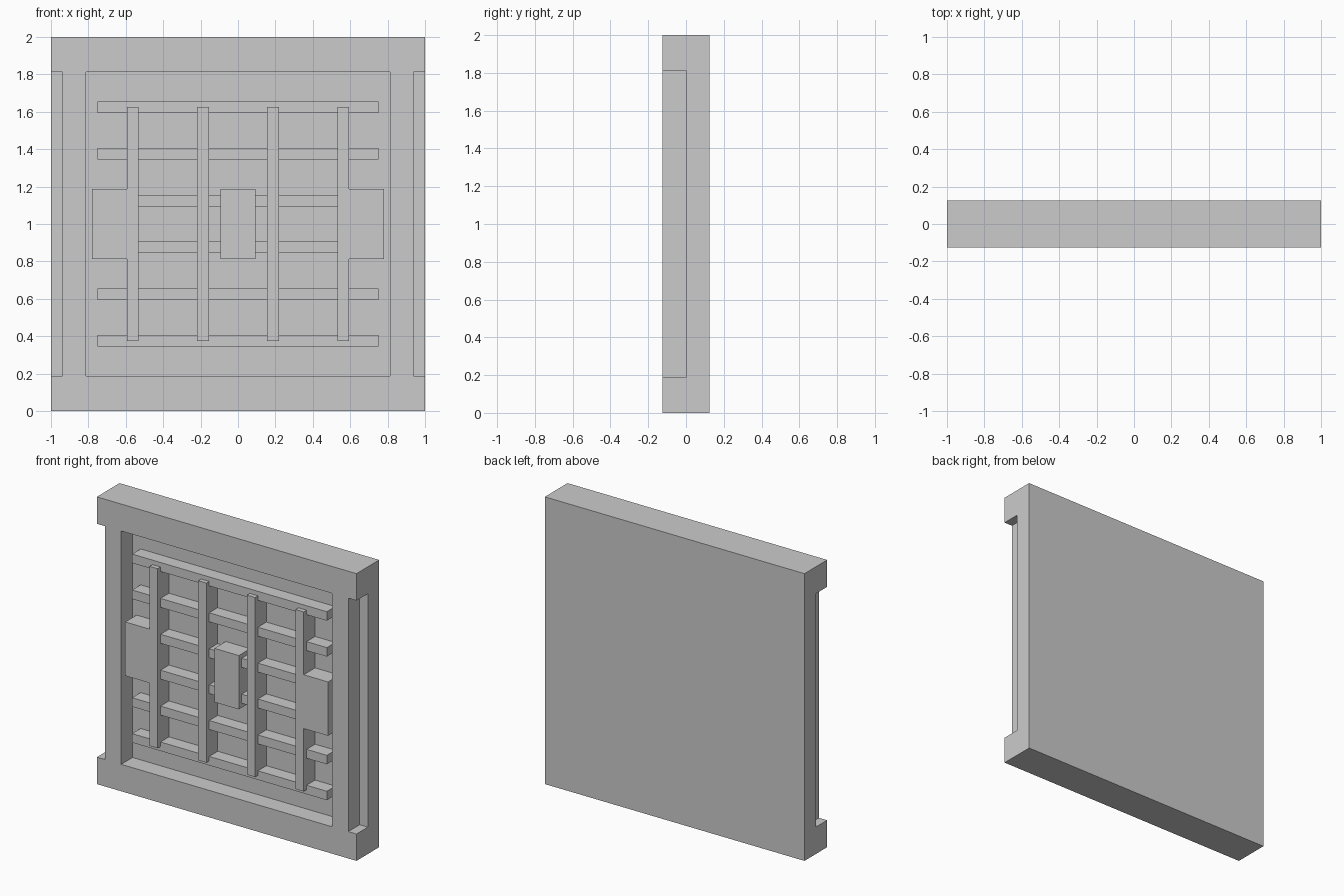
import bpy
import bmesh

if "Cube" in bpy.data.objects:
    bpy.data.objects.remove(bpy.data.objects["Cube"])

FRONT, FLOOR, BACK = -0.125, 0.0, 0.125   # depth planes along y
RAIL = 0.1875                             # height of the top and bottom rails
T = 0.03125                               # half thickness of the bars


def box(name, x, y, z):
    """Box spanning the given (min, max) ranges."""
    bm = bmesh.new()
    bmesh.ops.create_cube(bm, size=1)
    for v in bm.verts:
        v.co = [r[0] if c < 0 else r[1] for c, r in zip(v.co, (x, y, z))]
    mesh = bpy.data.meshes.new(name)
    bm.to_mesh(mesh)
    bm.free()
    obj = bpy.data.objects.new(name, mesh)
    bpy.context.collection.objects.link(obj)
    return obj


def mirrored_boxes(name, x, y, z):
    box(name + "_right", x, y, z)
    box(name + "_left", (-x[1], -x[0]), y, z)


# Back slab with raised rails and stiles; the stiles leave a notch at each side
box("back_panel", (-1, 1), (FLOOR, BACK), (0, 2))
box("bottom_rail", (-1, 1), (FRONT, FLOOR), (0, RAIL))
box("top_rail", (-1, 1), (FRONT, FLOOR), (2 - RAIL, 2))
mirrored_boxes("stile", (0.8125, 0.9375), (FRONT, FLOOR), (RAIL, 2 - RAIL))

# Horizontal bars, set slightly behind the front plane
for i in range(6):
    z = 0.375 + 0.25 * i
    box(f"horizontal_bar_{i + 1}", (-0.75, 0.75), (FRONT + T, FLOOR), (z - T, z + T))

# Vertical bars, flush with the front plane
for name, x in (("inner", 0.1875), ("outer", 0.5625)):
    mirrored_boxes(f"{name}_vertical_bar", (x - T, x + T), (FRONT, FLOOR), (0.375, 1.625))

# Lock block in the middle and hinge blocks beside the outer bars
BLOCK_Z = (0.8125, 1.1875)
box("lock_block", (-0.09375, 0.09375), (FRONT, FLOOR), BLOCK_Z)
mirrored_boxes("hinge_block", (0.59375, 0.78125), (FRONT, FLOOR), BLOCK_Z)
